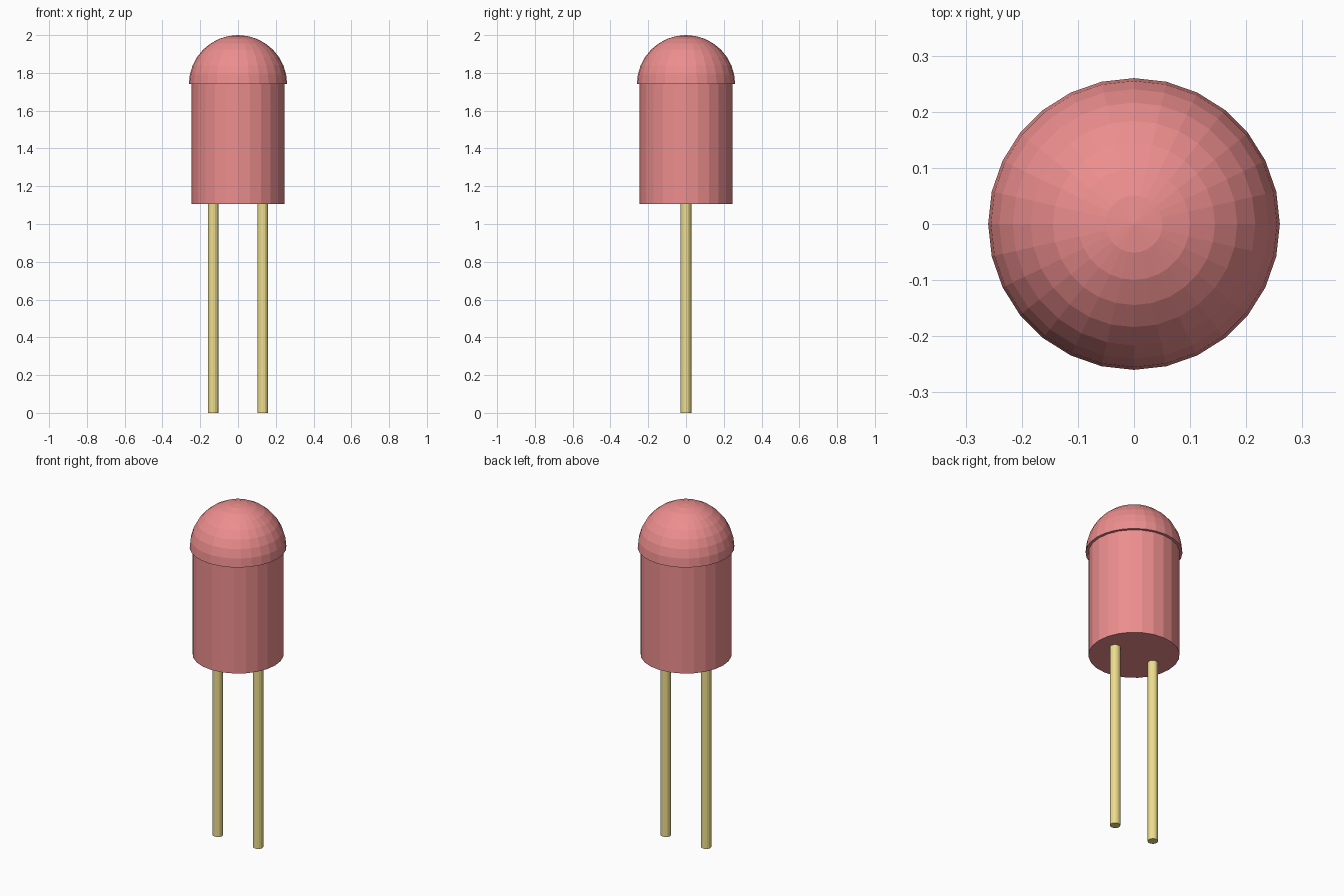
import bpy, bmesh
from mathutils import Matrix

if "Cube" in bpy.data.objects:
    bpy.data.objects.remove(bpy.data.objects["Cube"])

DOME_R, DOME_Z = 0.26, 1.74
BODY_R, BODY_Z = 0.245, 1.105
LEAD_R, LEAD_X = 0.028, 0.132


def material(name, color):
    mat = bpy.data.materials.new(name)
    mat.diffuse_color = (*color, 1)
    mat.use_nodes = True
    mat.node_tree.nodes["Principled BSDF"].inputs["Base Color"].default_value = mat.diffuse_color
    return mat


def add_object(name, bm, mat):
    mesh = bpy.data.meshes.new(name)
    bm.to_mesh(mesh)
    bm.free()
    mesh.materials.append(mat)
    obj = bpy.data.objects.new(name, mesh)
    bpy.context.collection.objects.link(obj)
    return obj


def cylinder(name, radius, x, z0, z1, sides, mat):
    bm = bmesh.new()
    bmesh.ops.create_cone(bm, cap_ends=True, segments=sides, radius1=radius,
                          radius2=radius, depth=z1 - z0,
                          matrix=Matrix.Translation((x, 0, (z0 + z1) / 2)))
    return add_object(name, bm, mat)


red = material("red_lens", (0.85, 0.27, 0.27))
brass = material("brass_lead", (0.85, 0.73, 0.27))

# Cylindrical body
cylinder("lamp_body", BODY_R, 0, BODY_Z, DOME_Z, 24, red)

# Hemispherical cap, slightly wider than the body
bm = bmesh.new()
bmesh.ops.create_uvsphere(bm, u_segments=28, v_segments=16, radius=DOME_R,
                          matrix=Matrix.Translation((0, 0, DOME_Z)))
bmesh.ops.bisect_plane(bm, geom=bm.verts[:] + bm.edges[:] + bm.faces[:],
                       dist=1e-4, plane_co=(0, 0, DOME_Z),
                       plane_no=(0, 0, 1), clear_inner=True)
rim = [e for e in bm.edges if e.is_boundary]
bmesh.ops.contextual_create(bm, geom=rim)
bmesh.ops.recalc_face_normals(bm, faces=bm.faces[:])
add_object("lamp_dome", bm, red)

# Pair of wire leads
for side, label in ((-1, "left"), (1, "right")):
    cylinder(f"{label}_lead", LEAD_R, side * LEAD_X, 0, BODY_Z, 16, brass)
